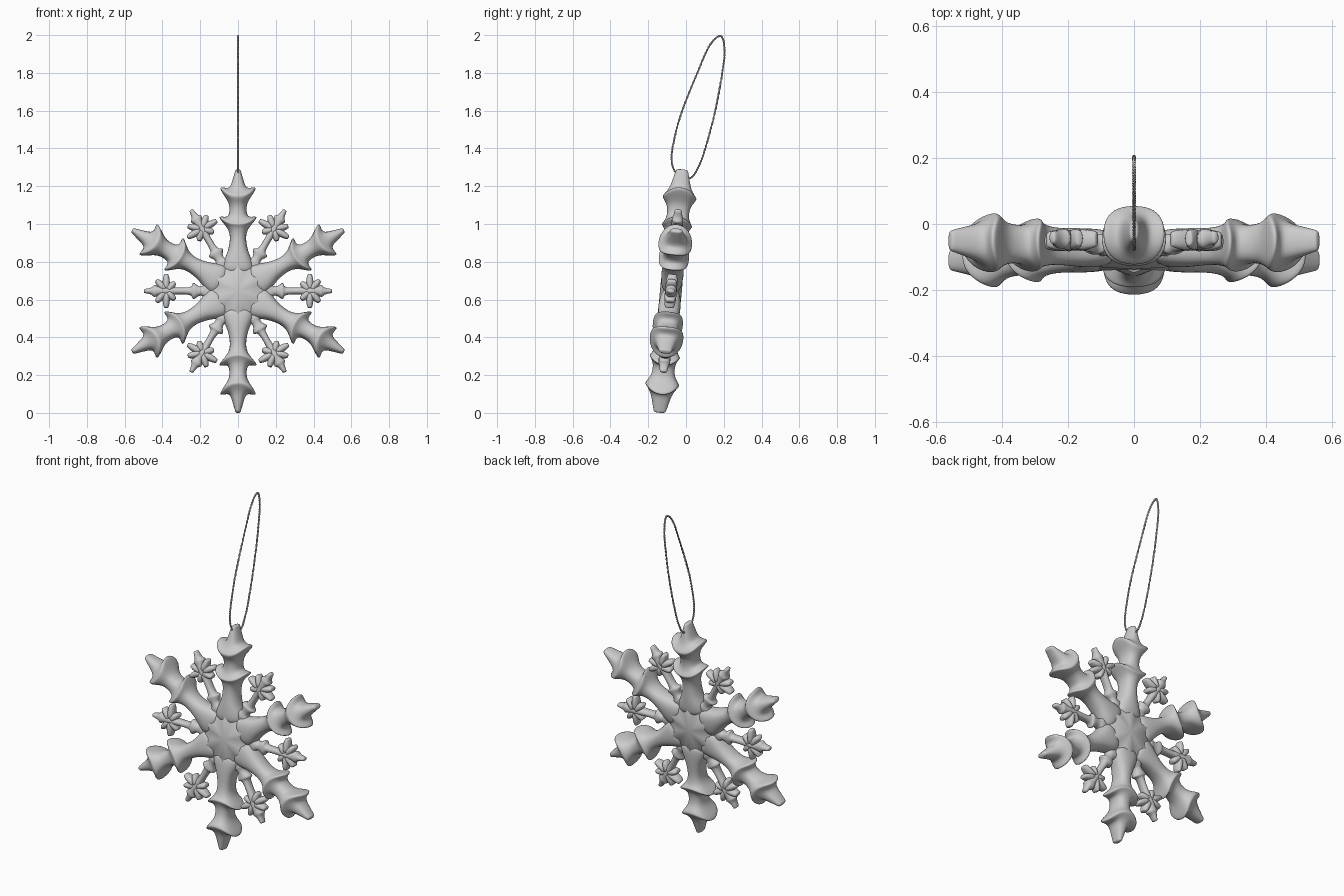
import bpy, bmesh, math
from mathutils import Vector, Matrix

if "Cube" in bpy.data.objects:
    bpy.data.objects.remove(bpy.data.objects["Cube"])

TILT = Matrix.Translation((0, -0.08, 0.645)) @ Matrix.Rotation(math.radians(-5.3), 4, 'X')


def finish(bm, name, levels):
    bmesh.ops.recalc_face_normals(bm, faces=bm.faces[:])
    me = bpy.data.meshes.new(name)
    bm.to_mesh(me)
    bm.free()
    ob = bpy.data.objects.new(name, me)
    bpy.context.collection.objects.link(ob)
    ob.matrix_world = TILT
    for p in me.polygons:
        p.use_smooth = True
    if levels:
        m = ob.modifiers.new("smooth", 'SUBSURF')
        m.levels = m.render_levels = levels
    return ob


def loft(bm, rings, angle, origin=(0, 0)):
    """Octagonal loft in the xz plane; ring = (distance, half width, half depth, ridge lag)."""
    ca, sa = math.cos(angle), math.sin(angle)
    prev = first = None
    for r, w, d, lag in rings:
        pts = [(w, .45 * d, 0), (.55 * w, d, lag), (-.55 * w, d, lag), (-w, .45 * d, 0),
               (-w, -.45 * d, 0), (-.55 * w, -d, lag), (.55 * w, -d, lag), (w, -.45 * d, 0)]
        ring = []
        for u, y, l in pts:
            q = r - l
            ring.append(bm.verts.new((origin[0] + q * ca - u * sa, y, origin[1] + q * sa + u * ca)))
        if prev:
            for i in range(8):
                j = (i + 1) % 8
                bm.faces.new((prev[i], prev[j], ring[j], ring[i]))
        else:
            first = ring
        prev = ring
    bm.faces.new(first)
    bm.faces.new(prev)


# Large barbed arms
ARM = [(.08, .09, .055, 0), (.15, .085, .06, 0), (.20, .056, .06, 0), (.27, .042, .056, 0),
       (.31, .045, .062, 0), (.345, .062, .072, .01), (.395, .108, .085, .05), (.400, .092, .078, .045),
       (.388, .050, .058, 0), (.44, .044, .060, 0), (.48, .052, .074, .012), (.550, .104, .096, .058),
       (.556, .086, .086, .05), (.540, .044, .060, 0), (.59, .030, .046, 0),
       (.635, .016, .034, 0), (.648, .013, .030, 0)]
bm = bmesh.new()
for k in range(6):
    loft(bm, ARM, math.radians(90 + 60 * k))
finish(bm, "large_arms", 2)

# Small arms with a collar and a spiky star head
STEM = [(.10, .04, .03, 0), (.155, .028, .03, 0), (.172, .055, .034, 0), (.185, .022, .028, 0),
        (.21, .024, .028, 0), (.236, .05, .034, 0), (.243, .036, .03, 0), (.245, .018, .026, 0),
        (.32, .017, .026, 0), (.36, .022, .03, 0), (.40, .024, .032, 0), (.425, .022, .03, 0),
        (.446, .040, .032, 0), (.45, .018, .026, 0), (.49, .012, .02, 0), (.499, .011, .019, 0)]
SPIKES = [(90, .09), (-90, .09), (48, .078), (-48, .078), (135, .065), (-135, .065)]
bm = bmesh.new()
for k in range(6):
    a = math.radians(60 * k)
    loft(bm, STEM, a)
    o = (.38 * math.cos(a), .38 * math.sin(a))
    for deg, n in SPIKES:
        loft(bm, [(0, .022, .034, 0), (.5 * n, .019, .032, 0), (.72 * n, .019, .03, 0),
                  (.95 * n, .012, .024, 0), (n, .011, .022, 0)], a + math.radians(deg), o)
finish(bm, "small_arms", 1)

# Star-shaped hub with shallow facets
bm = bmesh.new()
sides = []
for s in (-1, 1):
    c = bm.verts.new((0, s * .058, 0))
    inner, outer = [], []
    for k in range(24):
        a = math.radians(15 * k)
        r = (.155, .162, .20, .162)[k % 4]
        dep = (.040, .045, .056, .045)[k % 4]
        inner.append(bm.verts.new((.82 * r * math.cos(a), s * dep, .82 * r * math.sin(a))))
        outer.append(bm.verts.new((r * math.cos(a), s * .022, r * math.sin(a))))
    for k in range(24):
        j = (k + 1) % 24
        bm.faces.new((c, inner[k], inner[j]))
        bm.faces.new((inner[k], outer[k], outer[j], inner[j]))
    sides.append(outer)
for k in range(24):
    j = (k + 1) % 24
    bm.faces.new((sides[0][k], sides[0][j], sides[1][j], sides[1][k]))
finish(bm, "hub", 0)

# Hanging loop: two twisted strands around a closed path in the yz plane
PATH = [(.02, 1.243), (.065, 1.30), (.105, 1.41), (.155, 1.60), (.192, 1.80), (.204, 1.92),
        (.184, 1.995), (.125, 1.945), (.06, 1.80), (-.02, 1.60), (-.062, 1.45), (-.076, 1.34),
        (-.05, 1.268)]
P = [Vector((0, y, z)) for y, z in PATH]
N, STEPS = len(P), 32
path = []
for i in range(N):
    a, b, c, d = (P[(i + o) % N] for o in (-1, 0, 1, 2))
    for s in range(STEPS):
        t = s / STEPS
        path.append(.5 * (2 * b + (c - a) * t + (2 * a - 5 * b + 4 * c - d) * t * t
                          + (3 * b - a - 3 * c + d) * t ** 3))
cu = bpy.data.curves.new("hanging_cord", 'CURVE')
cu.dimensions = '3D'
cu.bevel_depth = .0032
cu.bevel_resolution = 1
M = len(path)
for strand in (0, math.pi):
    sp = cu.splines.new('POLY')
    sp.points.add(M - 1)
    sp.use_cyclic_u = True
    for i in range(M):
        tan = (path[(i + 1) % M] - path[i - 1]).normalized()
        side = tan.cross(Vector((1, 0, 0)))
        ph = strand + 2 * math.pi * 50 * i / M
        p = path[i] + .0025 * (math.cos(ph) * Vector((1, 0, 0)) + math.sin(ph) * side)
        sp.points[i].co = (*p, 1)
ob = bpy.data.objects.new("hanging_cord", cu)
bpy.context.collection.objects.link(ob)
